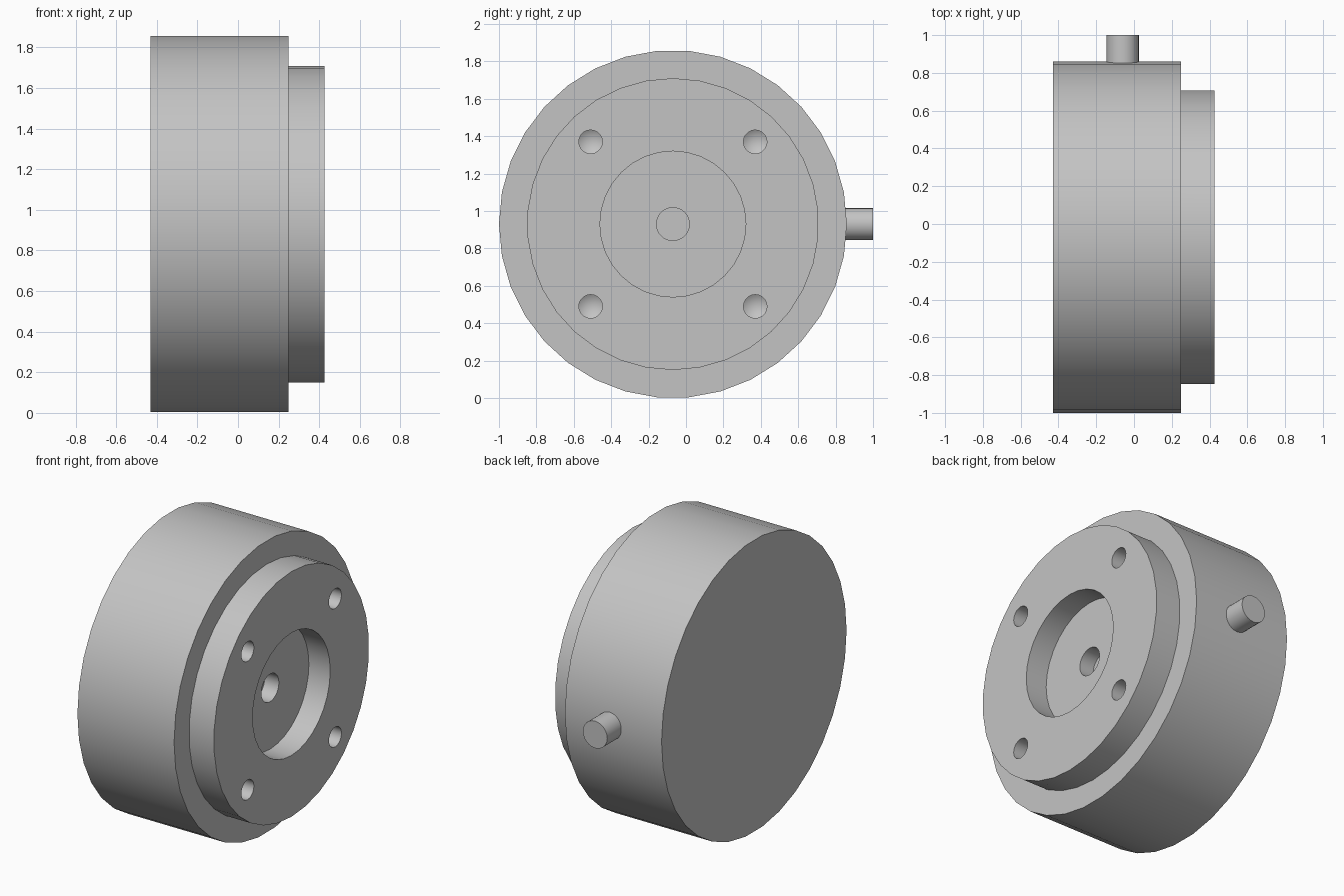
import bpy, bmesh, math
from mathutils import Matrix

if "Cube" in bpy.data.objects:
    bpy.data.objects.remove(bpy.data.objects["Cube"])

CY, CZ = -0.07, 0.93          # main axis, running along x

grey = bpy.data.materials.new("plain_grey")
grey.use_nodes = True
colour = (0.55, 0.55, 0.55, 1)
grey.diffuse_color = colour
grey.node_tree.nodes["Principled BSDF"].inputs["Base Color"].default_value = colour


def lathe(name, profile, segments, y=CY, z=CZ, phase=0.0):
    """Closed solid turned around the x axis from (x, radius) points."""
    bm = bmesh.new()
    rings = []
    for x, r in profile:
        if r == 0:
            rings.append([bm.verts.new((x, y, z))] * segments)
            continue
        angles = [math.tau * (i + phase) / segments for i in range(segments)]
        rings.append([bm.verts.new((x, y + r * math.cos(a), z + r * math.sin(a))) for a in angles])
    for a, b in zip(rings, rings[1:]):
        for i in range(segments):
            j = (i + 1) % segments
            corners = list(dict.fromkeys((a[i], a[j], b[j], b[i])))
            bm.faces.new(corners)
    for ring in (rings[0], rings[-1]):
        if ring[0] is not ring[1]:
            bm.faces.new(ring)
    bmesh.ops.recalc_face_normals(bm, faces=bm.faces)
    mesh = bpy.data.meshes.new(name)
    bm.to_mesh(mesh)
    bm.free()
    mesh.materials.append(grey)
    ob = bpy.data.objects.new(name, mesh)
    bpy.context.collection.objects.link(ob)
    return ob


def select(ob):
    bpy.ops.object.select_all(action='DESELECT')
    ob.select_set(True)
    bpy.context.view_layer.objects.active = ob


def combine(target, tool, operation):
    mod = target.modifiers.new(operation.lower(), 'BOOLEAN')
    mod.operation, mod.solver, mod.object = operation, 'EXACT', tool
    select(target)
    bpy.ops.object.modifier_apply(modifier=mod.name)
    bpy.data.objects.remove(tool)


# Drum with a stepped mounting boss
body = lathe("drum_body", [(-0.43, 0.93), (0.25, 0.93)], 34)
boss = lathe("mounting_boss", [(0.1, 0.78), (0.425, 0.78)], 34, phase=0.5)
combine(body, boss, 'UNION')

# Central recess with a blind bore in its floor
recess = lathe("recess_cutter", [(0.175, 0.088), (0.275, 0.088), (0.275, 0.39), (0.5, 0.39)], 32)
combine(body, recess, 'DIFFERENCE')

# Four drilled bolt holes with conical ends
for sy in (-1, 1):
    for sz in (-1, 1):
        drill = lathe("drill_cutter", [(0.2, 0), (0.24, 0.063), (0.5, 0.063)], 20,
                      CY + sy * 0.44, CZ + sz * 0.44)
        combine(body, drill, 'DIFFERENCE')

# Side pin pointing along +y
pin = lathe("side_pin", [(0.8, 0.086), (1.0, 0.086)], 24, 0, 0)
pin.data.transform(Matrix.Translation((-0.06, 0, CZ)) @ Matrix.Rotation(math.pi / 2, 4, 'Z'))

for ob in (body, pin):
    select(ob)
    bpy.ops.object.shade_smooth_by_angle(angle=math.radians(30))
